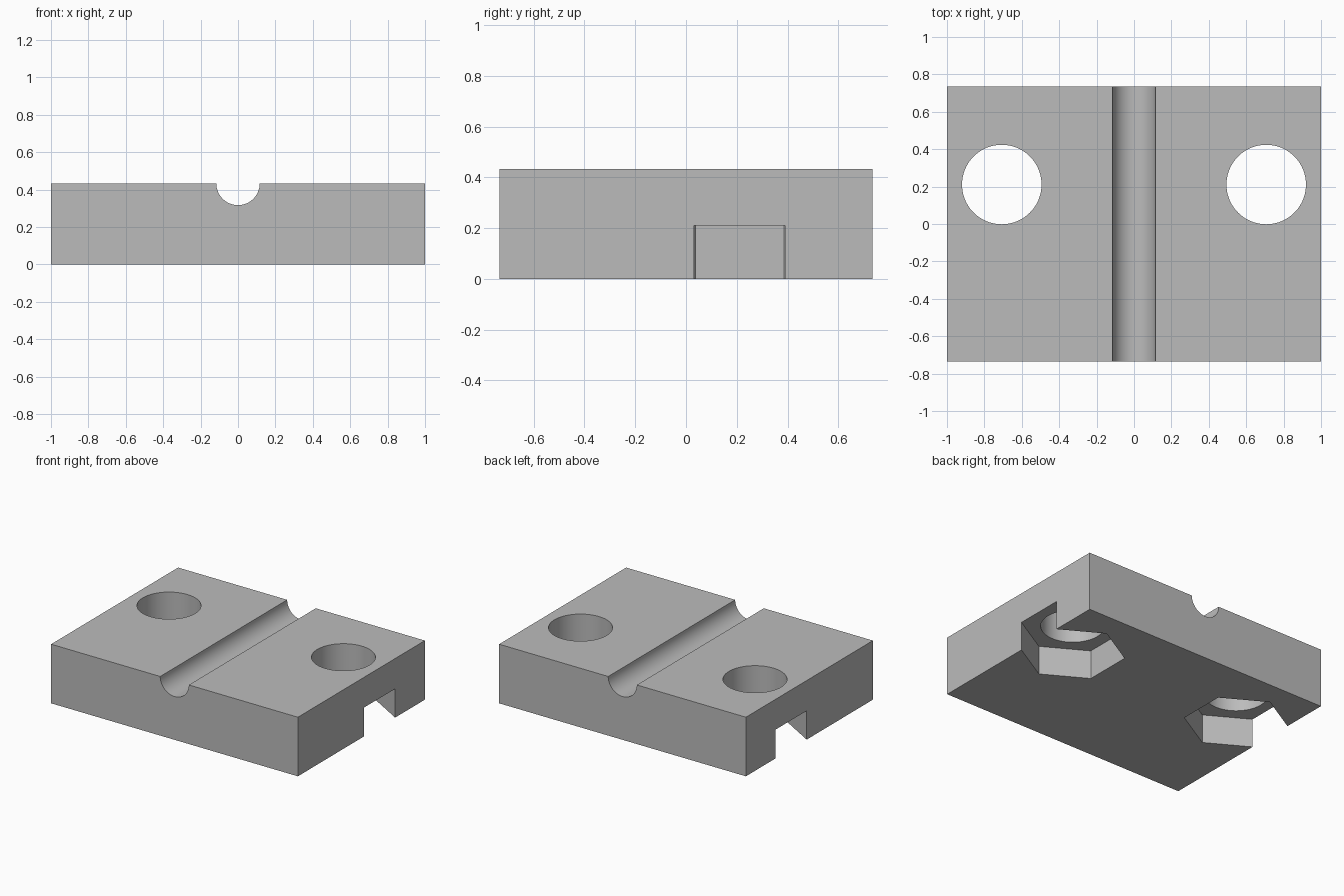
import bpy
import math

WIDTH, DEPTH, HEIGHT = 2.0, 1.47, 0.433
HOLE_X, HOLE_Y = 0.707, 0.211

cube = bpy.data.objects.get("Cube")
if cube:
    bpy.data.objects.remove(cube, do_unlink=True)

grey = bpy.data.materials.new("plain grey")
grey.use_nodes = True
colour = (0.5, 0.5, 0.5, 1.0)
grey.diffuse_color = colour
grey.node_tree.nodes["Principled BSDF"].inputs["Base Color"].default_value = colour


def cutter(name, sides, radius, length, location, rotation):
    bpy.ops.mesh.primitive_cylinder_add(vertices=sides, radius=radius, depth=length,
                                        location=location, rotation=rotation)
    tool = bpy.context.object
    tool.name = name
    tool.data.materials.append(grey)
    return tool


def cut(target, tool):
    # Subtract the tool, then discard it
    mod = target.modifiers.new(tool.name, 'BOOLEAN')
    mod.operation = 'DIFFERENCE'
    mod.solver = 'EXACT'
    mod.object = tool
    bpy.context.view_layer.objects.active = target
    bpy.ops.object.modifier_apply(modifier=mod.name)
    bpy.data.objects.remove(tool, do_unlink=True)


# Solid block
bpy.ops.mesh.primitive_cube_add(size=1, location=(0, 0, HEIGHT / 2))
block = bpy.context.object
block.name = "clamp_block"
block.scale = (WIDTH, DEPTH, HEIGHT)
bpy.ops.object.transform_apply(location=True, rotation=True, scale=True)
block.data.materials.append(grey)

# Half-round groove along the top
cut(block, cutter("groove_cutter", 96, 0.116, 2, (0, 0, HEIGHT), (math.pi / 2, 0, 0)))

# Bolt holes, with hexagonal nut pockets that break through the sides
for side in (-1, 1):
    x = side * HOLE_X
    cut(block, cutter("hole_cutter", 96, 0.2125, 2, (x, HOLE_Y, 0), (0, 0, 0)))
    cut(block, cutter("nut_pocket_cutter", 6, 0.349, 0.422, (x, HOLE_Y, 0), (0, 0, 0)))

# Smooth the round walls, keep the edges crisp
bpy.ops.object.select_all(action='DESELECT')
block.select_set(True)
bpy.context.view_layer.objects.active = block
bpy.ops.object.shade_smooth_by_angle(angle=math.radians(30))
